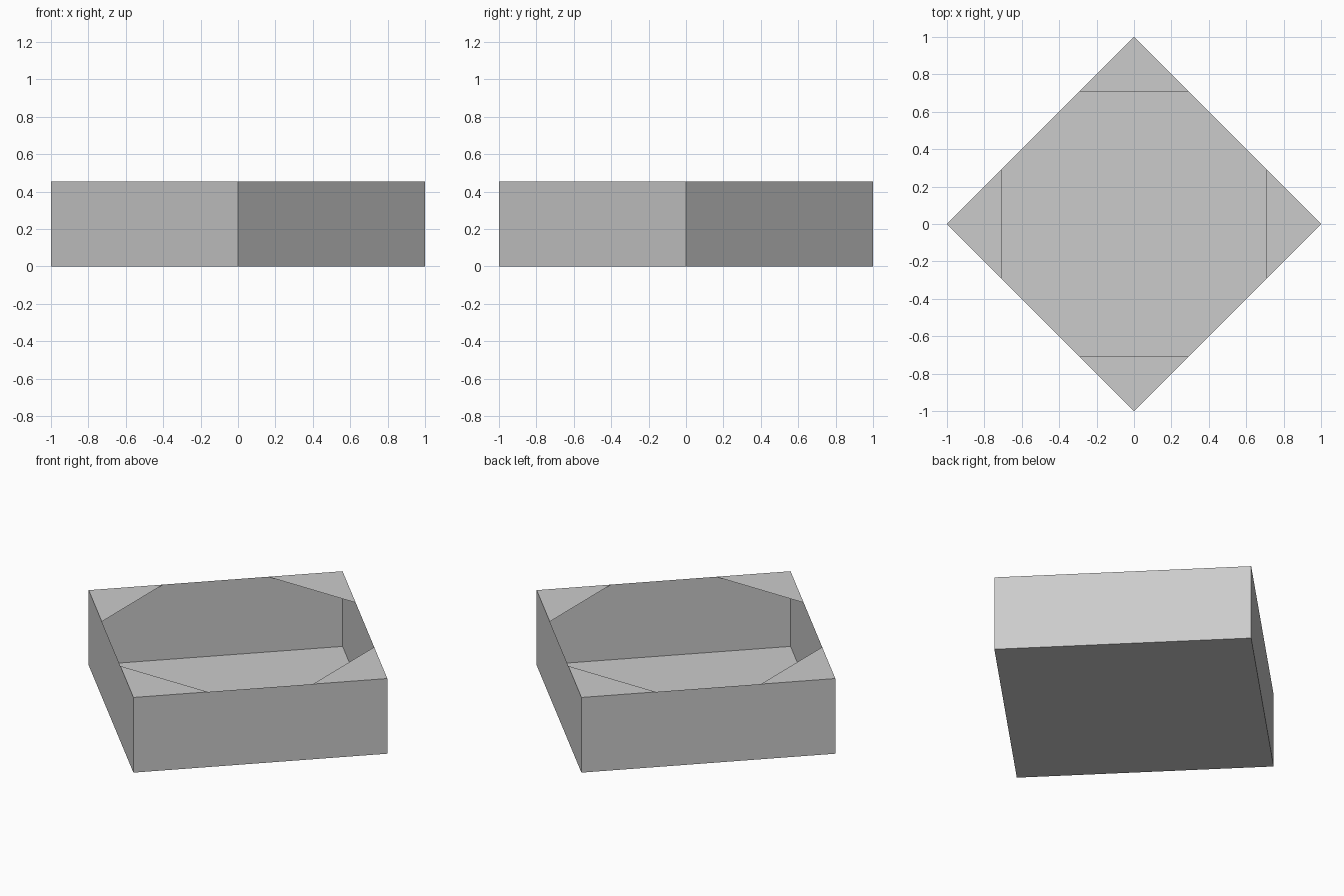
import bpy, bmesh
from math import sqrt
from mathutils import Matrix, Vector

if "Cube" in bpy.data.objects:
    bpy.data.objects.remove(bpy.data.objects["Cube"])

HEIGHT = 0.455
CUT = sqrt(0.5)      # distance of each corner cut from the centre (regular octagon opening)


def make_object(name, bm):
    mesh = bpy.data.meshes.new(name)
    bm.to_mesh(mesh)
    bm.free()
    obj = bpy.data.objects.new(name, mesh)
    bpy.context.collection.objects.link(obj)
    return obj


# Open box: thin square floor, corners on the axes, raised into four sheet walls
bm = bmesh.new()
bmesh.ops.create_circle(bm, cap_ends=True, radius=1, segments=4)
floor = bm.faces[:]
rim = bmesh.ops.extrude_edge_only(bm, edges=bm.edges[:])["geom"]
bmesh.ops.translate(bm, vec=(0, 0, HEIGHT),
                    verts=[v for v in rim if isinstance(v, bmesh.types.BMVert)])
bmesh.ops.recalc_face_normals(bm, faces=bm.faces[:])
for f in floor:
    if f.normal.z > 0:
        bmesh.ops.reverse_faces(bm, faces=bm.faces[:])
make_object("box_walls_and_floor", bm)

# Four flat triangular corner covers around the octagonal opening
bm = bmesh.new()
half = 1 - CUT
for i in range(4):
    turn = Matrix.Rotation(i * 1.5707963268, 3, 'Z')
    corner = [(1, 0, HEIGHT), (CUT, half, HEIGHT), (CUT, -half, HEIGHT)]
    bm.faces.new([bm.verts.new(turn @ Vector(p)) for p in corner])
make_object("corner_covers", bm)
